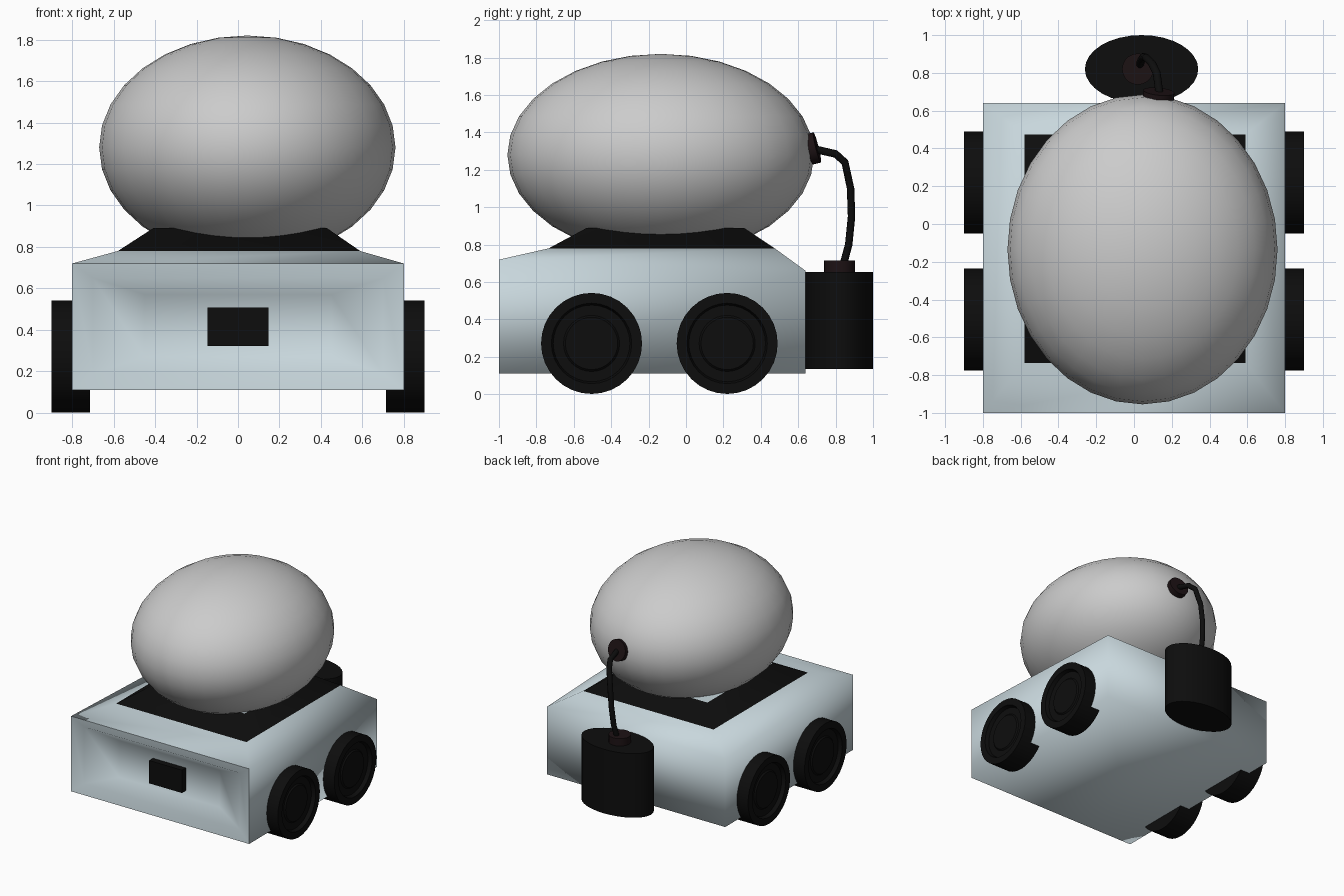
import bpy, bmesh, math
from mathutils import Vector

if "Cube" in bpy.data.objects:
    bpy.data.objects.remove(bpy.data.objects["Cube"])


def material(name, rgb):
    m = bpy.data.materials.new(name)
    m.diffuse_color = (*rgb, 1)
    m.use_nodes = True
    m.node_tree.nodes["Principled BSDF"].inputs["Base Color"].default_value = m.diffuse_color
    return m


BLUE = material("pale_blue", (0.58, 0.68, 0.72))
BLACK = material("black", (0.004, 0.004, 0.004))
BROWN = material("dark_brown", (0.012, 0.006, 0.007))


def finish(name, bm, mats, angle=None):
    bmesh.ops.recalc_face_normals(bm, faces=bm.faces)
    me = bpy.data.meshes.new(name)
    bm.to_mesh(me)
    bm.free()
    ob = bpy.data.objects.new(name, me)
    bpy.context.collection.objects.link(ob)
    for m in mats:
        me.materials.append(m)
    if angle is not None:
        bpy.ops.object.select_all(action='DESELECT')
        bpy.context.view_layer.objects.active = ob
        ob.select_set(True)
        bpy.ops.object.shade_smooth_by_angle(angle=math.radians(angle))
    return ob


def bridge(bm, a, b, mat=0):
    n = len(a)
    faces = [bm.faces.new((a[i], a[(i + 1) % n], b[(i + 1) % n], b[i])) for i in range(n)]
    for f in faces:
        f.material_index = mat
    return faces


def lathe(name, profile, centre, axis, mat, segments=32, scale=(1, 1)):
    """Revolve (radius, height) points about an axis, capping both ends."""
    bm = bmesh.new()
    rot = Vector((0, 0, 1)).rotation_difference(Vector(axis))
    rings = []
    for r, h in profile:
        ring = []
        for i in range(segments):
            t = math.tau * i / segments
            p = Vector((r * scale[0] * math.cos(t), r * scale[1] * math.sin(t), h))
            ring.append(bm.verts.new(rot @ p + Vector(centre)))
        rings.append(ring)
    for a, b in zip(rings, rings[1:]):
        bridge(bm, a, b)
    bm.faces.new(rings[0])
    bm.faces.new(rings[-1])
    return finish(name, bm, [mat], 35)


# Body: hull with stepped top, black sloping collar and a recessed front
bm = bmesh.new()


def flat_ring(x0, x1, y0, y1, z0, z1):
    return [bm.verts.new(p) for p in
            ((x0, y0, z0), (x1, y0, z0), (x1, y1, z1), (x0, y1, z1))]


def front_ring(x, z0, z1, y):
    return [bm.verts.new(p) for p in ((-x, y, z0), (x, y, z0), (x, y, z1), (-x, y, z1))]


bottom = flat_ring(-0.8, 0.8, -1, 0.64, 0.11, 0.11)
shoulder = flat_ring(-0.8, 0.8, -1, 0.64, 0.72, 0.66)
deck = flat_ring(-0.58, 0.59, -0.735, 0.475, 0.78, 0.78)
collar = flat_ring(-0.41, 0.43, -0.53, 0.31, 0.89, 0.89)
sides = bridge(bm, bottom, shoulder)
bm.faces.remove(sides[0])
bridge(bm, shoulder, deck)
bridge(bm, deck, collar, 1)
bm.faces.new(collar)
bm.faces.new(bottom)
rim = [bottom[0], bottom[1], shoulder[1], shoulder[0]]
lip = front_ring(0.7, 0.19, 0.65, -0.975)
floor = front_ring(0.45, 0.27, 0.57, -0.88)
bridge(bm, rim, lip)
bridge(bm, lip, floor)
bm.faces.new(floor)
for f in bm.faces:
    f.smooth = True
for loop in (rim, deck, collar):
    for i in range(4):
        e = bm.edges.get((loop[i], loop[(i + 1) % 4]))
        if e:
            e.smooth = False
finish("body", bm, [BLUE, BLACK])

# Front block in the recess
bm = bmesh.new()
bmesh.ops.create_cube(bm, size=1)
for v in bm.verts:
    v.co = Vector((v.co.x * 0.295, v.co.y * 0.1 - 0.88, v.co.z * 0.185 + 0.415))
finish("front_block", bm, [BLACK])

# Wheels with recessed hubs
wheel = [(0.27, 0), (0.27, 0.185), (0.215, 0.185), (0.205, 0.155), (0.15, 0.155), (0.14, 0.165)]
for side, label in ((1, "right"), (-1, "left")):
    for y, end in ((-0.505, "front"), (0.22, "rear")):
        lathe(f"{end}_{label}_wheel", wheel, (side * 0.715, y, 0.272), (side, 0, 0), BLACK)

# Large egg-shaped dome
bm = bmesh.new()
bmesh.ops.create_uvsphere(bm, u_segments=32, v_segments=16, radius=1)
for v in bm.verts:
    v.co = Vector((v.co.x * 0.715 + 0.045, v.co.y * 0.82 - 0.135, v.co.z * 0.54 + 1.28))
finish("dome", bm, [], 60)

# Rear tank, its cap and the hose socket on the dome
lathe("tank", [(1, 0.135), (1, 0.655)], (0.04, 0.82, 0), (0, 0, 1), BLACK, 32, (0.3, 0.18))
lathe("tank_cap", [(0.083, 0), (0.083, 0.06)], (0.02, 0.82, 0.655), (0, 0, 1), BROWN, 20)
lathe("hose_socket", [(0.083, -0.025), (0.083, 0.02)], (0.13, 0.682, 1.315), (0.1, 1, 0.25), BROWN, 20)

# Hose from tank to dome
path = [(0.03, 0.84, 0.69), (0.04, 0.87, 0.80), (0.05, 0.885, 0.95), (0.065, 0.88, 1.10),
        (0.095, 0.85, 1.24), (0.12, 0.80, 1.285), (0.135, 0.69, 1.31)]
curve = bpy.data.curves.new("hose", 'CURVE')
curve.dimensions = '3D'
curve.bevel_depth = 0.021
curve.bevel_resolution = 2
curve.use_fill_caps = True
spline = curve.splines.new('POLY')
spline.points.add(len(path) - 1)
for pt, co in zip(spline.points, path):
    pt.co = (*co, 1)
spline.use_smooth = True
curve.materials.append(BLACK)
bpy.context.collection.objects.link(bpy.data.objects.new("hose", curve))
